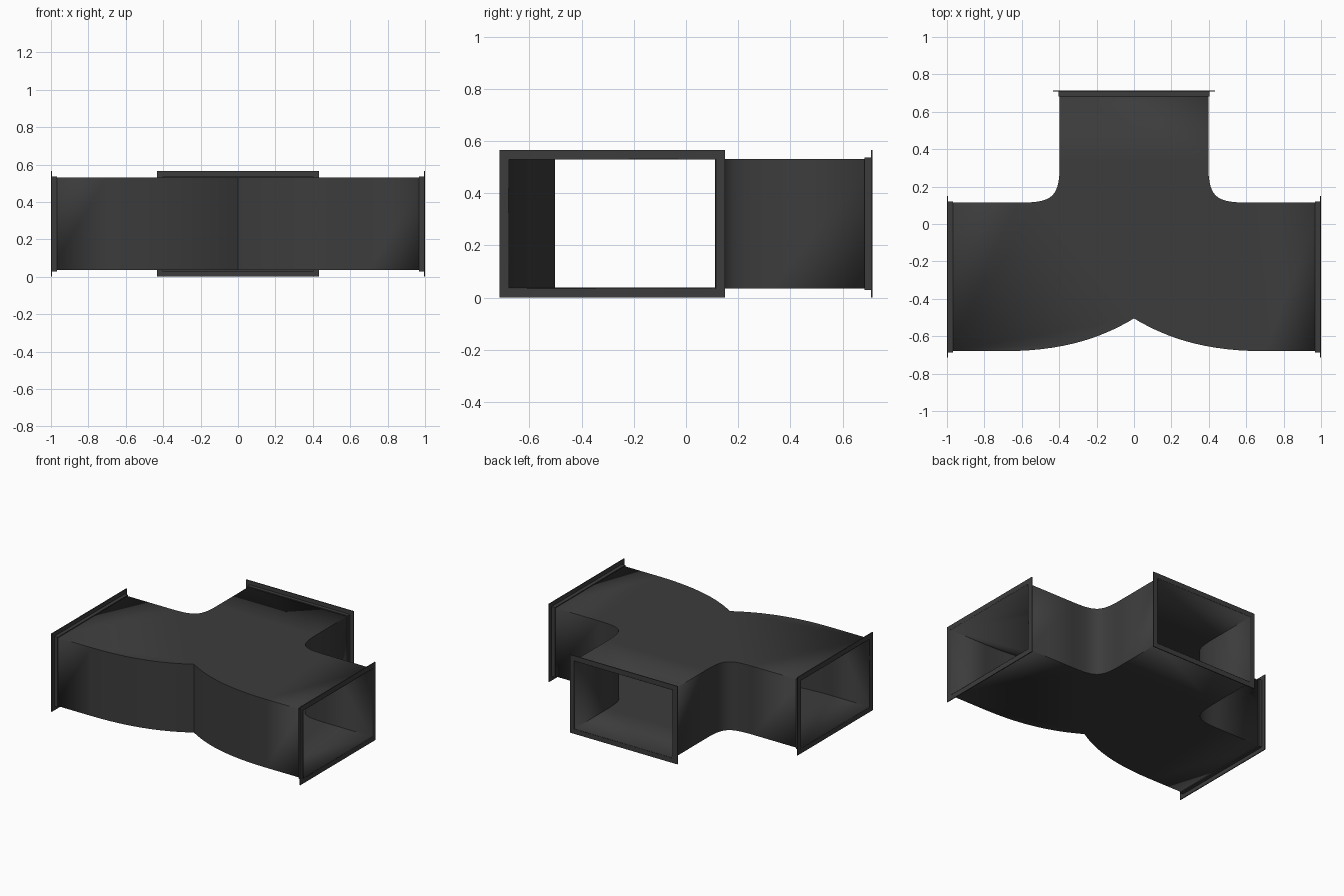
import bpy, bmesh, math
from mathutils import Vector

if "Cube" in bpy.data.objects:
    bpy.data.objects.remove(bpy.data.objects["Cube"])

CZ = 0.283           # height of the duct axis
CY = -0.283          # y of the straight run's axis
HW, HH = 0.397, 0.248  # half width and half height of the duct
END_Y = 0.715

mat = bpy.data.materials.new("dark_sheet_metal")
mat.diffuse_color = (0.045, 0.045, 0.045, 1)
mat.use_nodes = True
mat.node_tree.nodes["Principled BSDF"].inputs["Base Color"].default_value = mat.diffuse_color


def make(name, bm):
    bmesh.ops.recalc_face_normals(bm, faces=bm.faces)
    me = bpy.data.meshes.new(name)
    bm.to_mesh(me)
    bm.free()
    me.materials.append(mat)
    ob = bpy.data.objects.new(name, me)
    bpy.context.collection.objects.link(ob)
    return ob


def bezier(p, n):
    p = [Vector(q) for q in p]
    out = []
    for i in range(n + 1):
        t = i / n
        s = 1 - t
        out.append(p[0]*s**3 + p[1]*3*s*s*t + p[2]*3*s*t*t + p[3]*t**3)
    return out


# Duct body: plan outline of the right half, mirrored, with open ends
lo, hi = CY - HW, CY + HW
right = bezier([(0, -0.505), (0.16, -0.60), (0.36, lo), (0.70, lo)], 14)
right += [Vector((1, lo)), Vector((1, hi))]
right += bezier([(0.62, hi), (0.43, hi), (HW, hi + 0.03), (HW, 0.33)], 14)
right += [Vector((HW, END_Y))]
outline = right + [Vector((-p.x, p.y)) for p in reversed(right[1:])]

bm = bmesh.new()
bot = [bm.verts.new((p.x, p.y, CZ - HH)) for p in outline]
top = [bm.verts.new((p.x, p.y, CZ + HH)) for p in outline]
bm.faces.new(bot[::-1])
bm.faces.new(top)
n = len(outline)
for i in range(n):
    j = (i + 1) % n
    a, b = outline[i], outline[j]
    side_end = abs(a.x) > 0.999 and abs(b.x) > 0.999
    branch_end = a.y > END_Y - 0.001 and b.y > END_Y - 0.001
    if not (side_end or branch_end):
        bm.faces.new((bot[i], bot[j], top[j], top[i]))
body = make("duct_body", bm)
sol = body.modifiers.new("sheet_thickness", 'SOLIDIFY')
sol.thickness = 0.004
sol.offset = -1
bpy.context.view_layer.objects.active = body
body.select_set(True)
bpy.ops.object.shade_smooth_by_angle(angle=math.radians(30))
body.select_set(False)


# Flange: L-shaped angle frame around an opening that faces local +x
def flange(name, loc, turn):
    profile = [(0.0, -0.032), (0.006, -0.032), (0.006, -0.006),
               (0.035, -0.006), (0.035, 0.0), (0.0, 0.0)]
    bm = bmesh.new()
    rings = []
    for grow, depth in profile:
        w, h = HW + grow, HH + grow
        rings.append([bm.verts.new((depth, sy * w, sz * h))
                      for sy, sz in ((-1, -1), (1, -1), (1, 1), (-1, 1))])
    for k in range(len(rings)):
        r, s = rings[k], rings[(k + 1) % len(rings)]
        for i in range(4):
            j = (i + 1) % 4
            bm.faces.new((r[i], r[j], s[j], s[i]))
    ob = make(name, bm)
    ob.location = loc
    ob.rotation_euler.z = turn


flange("right_flange", (1, CY, CZ), 0)
flange("left_flange", (-1, CY, CZ), math.pi)
flange("branch_flange", (0, END_Y, CZ), math.pi / 2)
